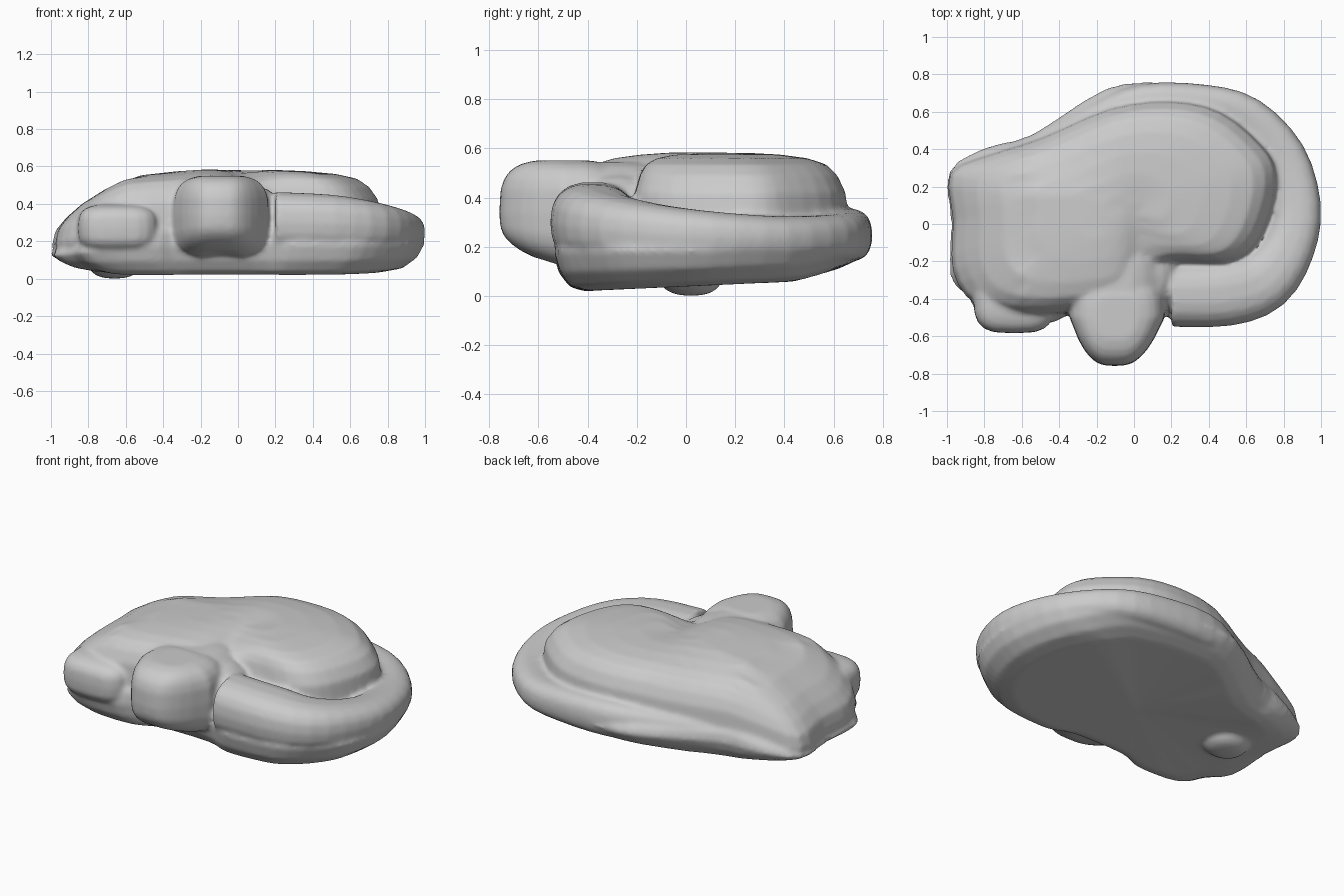
import bpy, math
from mathutils import Vector

if "Cube" in bpy.data.objects:
    bpy.data.objects.remove(bpy.data.objects["Cube"])


def make(name, rings):
    # skin closed rings into a capped solid
    n = len(rings[0])
    verts = [v for r in rings for v in r]
    faces = []
    for i in range(len(rings) - 1):
        for j in range(n):
            k = (j + 1) % n
            faces.append((i * n + j, i * n + k, (i + 1) * n + k, (i + 1) * n + j))
    for base, flip in ((0, True), ((len(rings) - 1) * n, False)):
        c = len(verts)
        ring = [Vector(verts[base + j]) for j in range(n)]
        verts.append(tuple(sum(ring, Vector()) / n))
        for j in range(n):
            a, b = base + j, base + (j + 1) % n
            faces.append((b, a, c) if flip else (a, b, c))
    me = bpy.data.meshes.new(name)
    me.from_pydata([tuple(v) for v in verts], [], faces)
    ob = bpy.data.objects.new(name, me)
    bpy.context.collection.objects.link(ob)
    return ob


def spline(pts, steps, closed):
    out, n = [], len(pts)
    pick = (lambda i: Vector(pts[i % n])) if closed else (lambda i: Vector(pts[min(max(i, 0), n - 1)]))
    for i in range(n if closed else n - 1):
        a, b, c, d = (pick(i + k) for k in (-1, 0, 1, 2))
        for s in range(steps):
            t = s / steps
            out.append(b + (c - a) * (t / 2) + (a * 2 - b * 5 + c * 4 - d) * (t * t / 2)
                       + (b * 3 - a - c * 3 + d) * (t ** 3 / 2))
    if not closed:
        out.append(Vector(pts[-1]))
    return out


def loft(name, outline, centre, levels, warp):
    c = Vector(centre)
    rings = []
    for s, z in levels:
        ring = []
        for p in spline(outline, 3, True):
            q = c + (p - c) * s
            ring.append((q.x, q.y, warp(q.x, q.y, z)))
        rings.append(ring)
    return make(name, rings)


def spow(v, e):
    return math.copysign(abs(v) ** e, v)


def blob(name, c, r, e=0.7, n=20, taper=0.0):
    # squarish ellipsoid, narrowing in width toward the front by taper
    rings = []
    for i in range(1, 12):
        p = -math.pi / 2 + math.pi * i / 12
        ring = []
        for j in range(n):
            t = 2 * math.pi * j / n
            w = spow(math.cos(p), e)
            x, y, z = w * spow(math.cos(t), e), w * spow(math.sin(t), e), spow(math.sin(p), e)
            f = max(0, -y) * taper
            lift = f * 0.2 * max(0, -z)
            ring.append((c[0] + r[0] * (x * (1 - f) - f * 0.12), c[1] + r[1] * y, c[2] + r[2] * z + lift))
        rings.append(ring)
    return make(name, rings)


def slope(x):
    return 1 - 0.12 * max(0, -0.2 - x) - 0.75 * max(0, -0.6 - x)


def base_warp(x, y, z):
    low = max(0, 1 - z / 0.25)
    lift = low * (0.05 * (y + 0.4) + 0.08 * max(0, (y - 0.45) / 0.3) + 0.1 * max(0, -0.6 - x))
    return z * slope(x) + lift


def mound_warp(x, y, z):
    left = min(1, max(0, (-0.1 - x) / 0.5))
    k = slope(x) * (1 - 0.4 * max(0, y - 0.15) * left)
    dip = 0.035 * math.exp(-((x - 0.04) / 0.1) ** 2) * min(1, max(0, (0.3 - y) / 0.4))
    return z * k - (dip if z > 0.5 else 0)


# lower body and legs lying on the ground
lower = [(-1, .28), (-.8, .41), (-.55, .48), (-.15, .73), (.15, .76), (.45, .73), (.68, .66),
         (.9, .43), (1, .1), (.97, -.15), (.88, -.33), (.68, -.49), (.5, -.53), (.27, -.535),
         (.1, -.48), (-.3, -.48), (-.48, -.54), (-.8, -.52), (-.89, -.4), (-.99, -.28), (-.985, 0)]
body = loft("curled_animal_body", lower, (0, .05),
            [(.78, .02), (.88, .04), (.955, .1), (.995, .18), (.975, .25), (.9, .3)], base_warp)

# rounded back and haunch
upper = [(-.985, .27), (-.78, .37), (-.5, .46), (-.13, .62), (.2, .66), (.47, .6), (.69, .42), (.765, .28),
         (.74, .08), (.65, -.12), (.5, -.21), (.22, -.21), (.06, -.27), (-.05, -.42), (-.3, -.47),
         (-.6, -.49), (-.85, -.43), (-.97, -.25), (-.97, .02)]
mound = loft("back", upper, (-.05, .1),
             [(.93, .14), (.985, .22), (1, .3), (.98, .42), (.92, .49), (.84, .535), (.7, .56), (.5, .575),
              (.3, .583), (.12, .585)], mound_warp)

# tail wrapped round the right side: x, y, top height, half width
path = [(.2, -.38, .465, .17), (.5, -.37, .45, .175), (.7, -.3, .415, .165), (.83, -.12, .375, .14),
        (.87, .1, .345, .13), (.79, .36, .325, .13), (.61, .57, .33, .11), (.38, .64, .345, .105),
        (.05, .66, .355, .09), (-.2, .57, .33, .08), (-.52, .4, .27, .06)]
pts = spline([Vector(p) for p in path], 3, False)
rings = []
for i, p in enumerate(pts):
    d = (pts[min(i + 1, len(pts) - 1)] - pts[max(i - 1, 0)])
    side = Vector((d.y, -d.x, 0)).normalized()
    mid, h = (p[2] + .14) / 2, (p[2] - .14) / 2
    rings.append([Vector((p[0], p[1], mid)) + side * p[3] * spow(math.cos(t), .8)
                  + Vector((0, 0, h * spow(math.sin(t), .8)))
                  for t in (2 * math.pi * k / 18 for k in range(18))])
tail = make("tail", rings)

# head, neck, paw and small foot underneath
parts = [mound, tail,
         blob("shoulder", (.06, -.28, .3), (.2, .22, .2), .95),
         blob("neck", (-.08, -.28, .35), (.25, .32, .2), .85),
         blob("head", (-.09, -.5, .335), (.255, .26, .22), .6, 24, .42),
         blob("front_paw", (-.64, -.38, .27), (.22, .205, .13), .6),
         blob("hind_foot", (-.66, .02, .06), (.13, .12, .06), .9)]

# fuse the parts into one skin
bpy.context.view_layer.objects.active = body
for part in parts:
    m = body.modifiers.new("join", 'BOOLEAN')
    m.operation, m.solver, m.object = 'UNION', 'EXACT', part
    bpy.ops.object.modifier_apply(modifier=m.name)
    bpy.data.objects.remove(part)

# soften the seams into one sculpted surface
m = body.modifiers.new("skin", 'REMESH')
m.mode, m.voxel_size = 'VOXEL', 0.014
bpy.ops.object.modifier_apply(modifier=m.name)
m = body.modifiers.new("soften", 'SMOOTH')
m.factor, m.iterations = 0.5, 6
bpy.ops.object.modifier_apply(modifier=m.name)
bpy.ops.object.select_all(action='DESELECT')
body.select_set(True)
bpy.ops.object.shade_smooth_by_angle(angle=math.radians(50))
